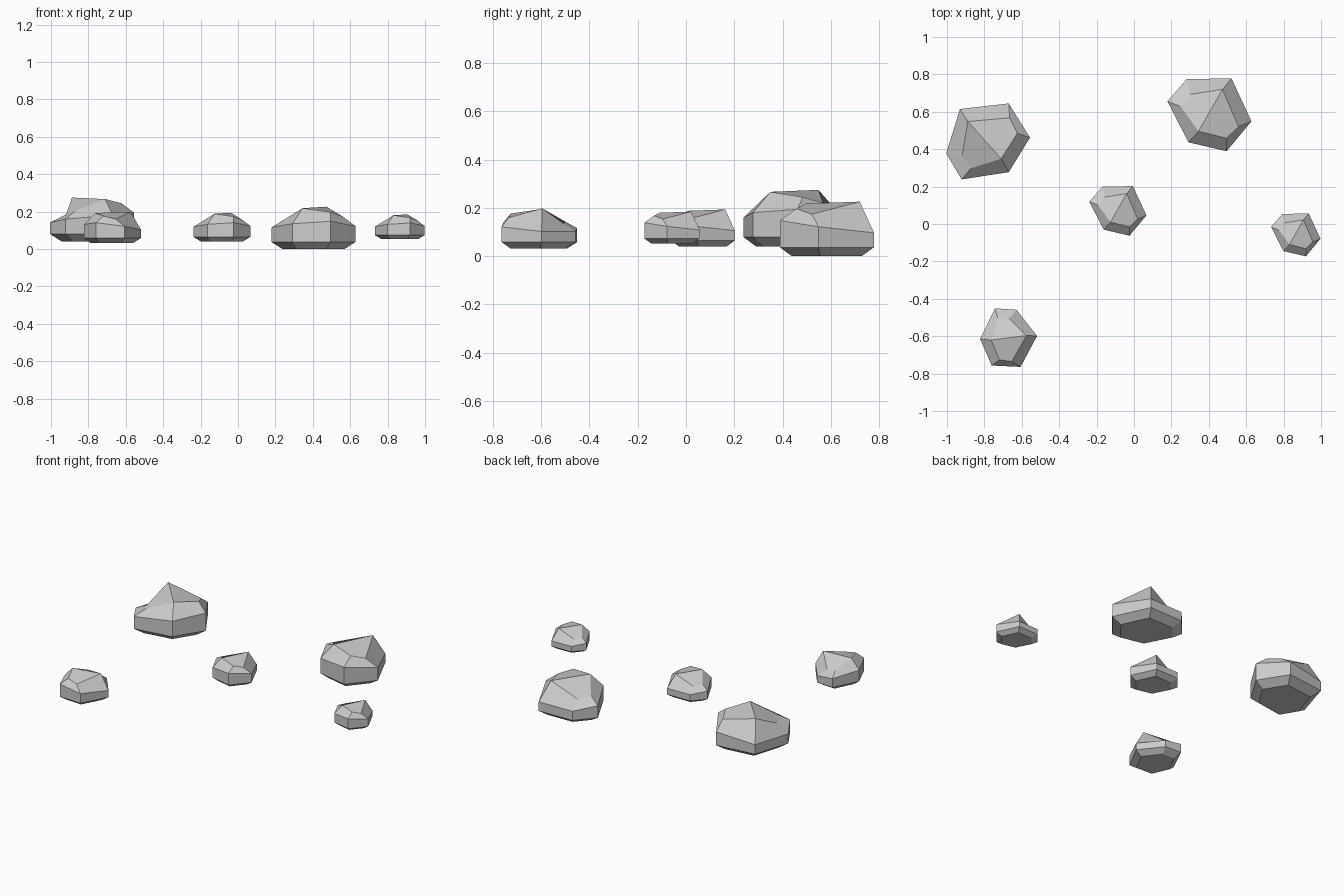
import bpy, bmesh, math

if "Cube" in bpy.data.objects:
    bpy.data.objects.remove(bpy.data.objects["Cube"])

# six-sided stone: outline, shoulder heights and crown ring
OUTLINE = [(-.226, .075), (-.114, -.144), (.09, -.192),
           (.223, -.032), (.116, .198), (-.124, .193)]
SHOULDER = [.115, .135, .148, .122, .097, .097]
CROWN = [(-.157, .048, .155), (-.06, -.085, .218), (.09, -.123, .197),
         (.154, -.06, .174), (.068, .139, .226), (-.105, .112, .14)]


def stone_mesh():
    bm = bmesh.new()
    levels = [
        [(x * .74, y * .74, 0) for x, y in OUTLINE],                  # underside
        [(x, y, .037) for x, y in OUTLINE],                           # lower rim
        [(x, y, z) for (x, y), z in zip(OUTLINE, SHOULDER)],          # shoulder
        CROWN,
    ]
    rings = [[bm.verts.new(p) for p in level] for level in levels]
    for low, high in zip(rings, rings[1:]):
        for i in range(6):
            j = (i + 1) % 6
            bm.faces.new((low[i], low[j], high[j], high[i]))
    bm.faces.new(rings[0][::-1])
    # crown split along its ridge
    c = rings[3]
    bm.faces.new((c[1], c[2], c[3], c[4]))
    bm.faces.new((c[4], c[5], c[0], c[1]))
    bmesh.ops.recalc_face_normals(bm, faces=bm.faces)
    mesh = bpy.data.meshes.new("stone")
    bm.to_mesh(mesh)
    bm.free()
    return mesh


# scattered copies: name, position, turn in degrees, scale
STONES = [
    ("large_stone_back", (.405, .581, 0), 0, 1.0),
    ("large_stone_left", (-.774, .436, .041), 71.6, 1.035),
    ("medium_stone_front", (-.687, -.618, .031), -53, .74),
    ("small_stone_centre", (-.085, .068, .04), 0, .68),
    ("small_stone_right", (.866, -.06, .052), 0, .588),
]
mesh = stone_mesh()
for name, pos, turn, size in STONES:
    ob = bpy.data.objects.new(name, mesh)
    ob.location = pos
    ob.rotation_euler.z = math.radians(turn)
    ob.scale = (size,) * 3
    bpy.context.collection.objects.link(ob)
